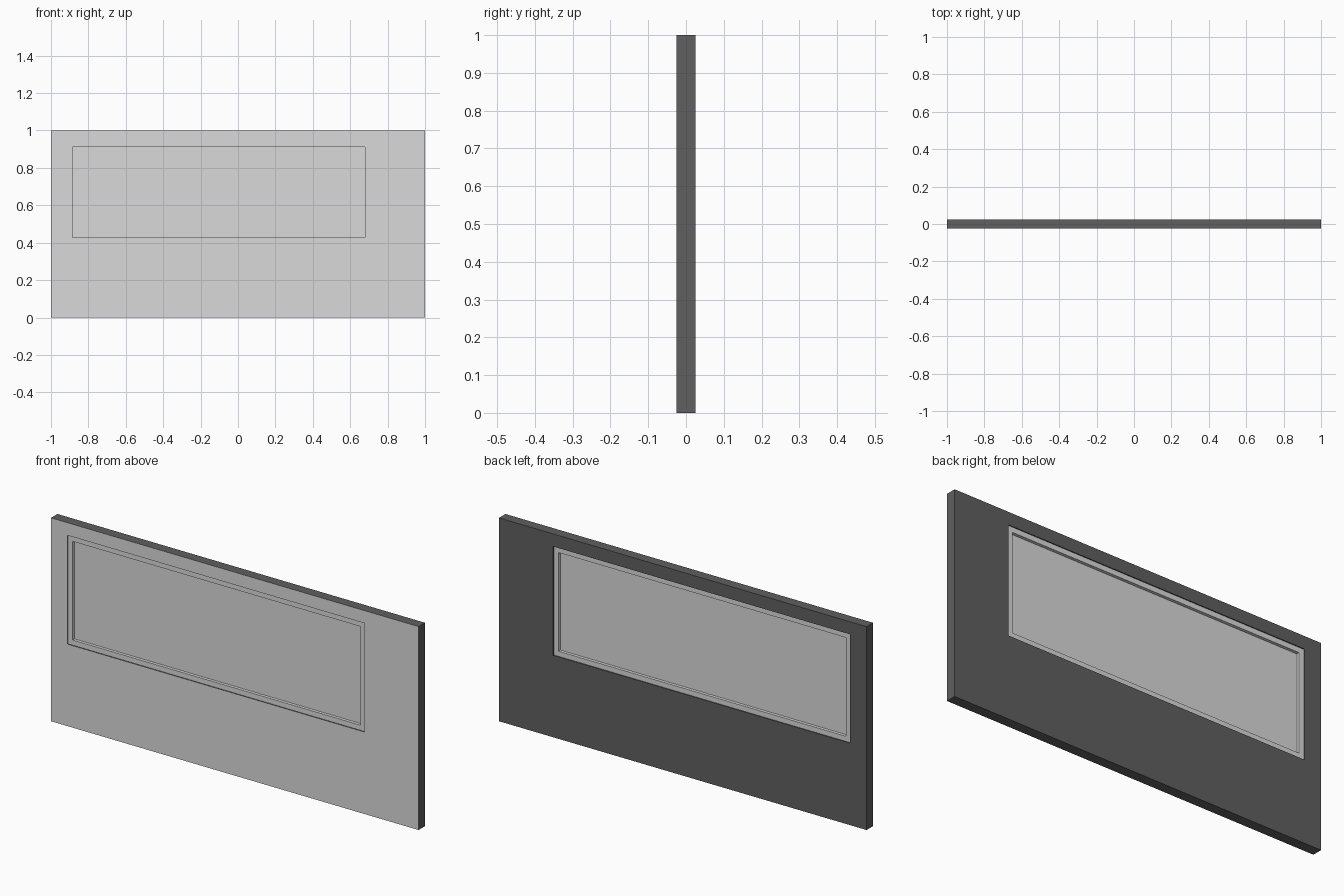
import bpy, bmesh

if "Cube" in bpy.data.objects:
    bpy.data.objects.remove(bpy.data.objects["Cube"])


def make_material(name, value):
    mat = bpy.data.materials.new(name)
    mat.diffuse_color = (value, value, value, 1)
    mat.use_nodes = True
    mat.node_tree.nodes["Principled BSDF"].inputs["Base Color"].default_value = mat.diffuse_color
    return mat


light_grey = make_material("light grey", 0.70)
dark_grey = make_material("dark grey", 0.115)


def add_object(name, bm, materials):
    bmesh.ops.recalc_face_normals(bm, faces=bm.faces)
    mesh = bpy.data.meshes.new(name)
    bm.to_mesh(mesh)
    bm.free()
    for mat in materials:
        mesh.materials.append(mat)
    obj = bpy.data.objects.new(name, mesh)
    bpy.context.collection.objects.link(obj)
    return obj


def rect_ring(name, outer, inner, half_depth, materials):
    """Rectangular slab with a rectangular through opening; rects are x0, x1, z0, z1."""
    bm = bmesh.new()

    def loop(rect, y):
        x0, x1, z0, z1 = rect
        return [bm.verts.new((x, y, z)) for x, z in ((x0, z0), (x1, z0), (x1, z1), (x0, z1))]

    loops = [loop(outer, -half_depth), loop(inner, -half_depth),
             loop(inner, half_depth), loop(outer, half_depth)]
    for k in range(4):
        a, b = loops[k], loops[(k + 1) % 4]
        for i in range(4):
            j = (i + 1) % 4
            bm.faces.new((a[i], a[j], b[j], b[i]))
    return add_object(name, bm, materials)


opening = (-0.91, 0.705, 0.403, 0.938)
border = 0.025
glass = (opening[0] + border, opening[1] - border, opening[2] + border, opening[3] - border)

# Wall: dark slab whose front side is light
wall = rect_ring("wall", (-1, 1, 0, 1), opening, 0.025, [dark_grey, light_grey])
for face in wall.data.polygons:
    face.material_index = 1 if face.normal.y < -0.9 else 0

# Window frame, set slightly back from both wall faces
rect_ring("window_frame", opening, glass, 0.02, [light_grey])

# Window pane in the middle of the frame
bm = bmesh.new()
bmesh.ops.create_cube(bm, size=1)
bmesh.ops.scale(bm, verts=bm.verts, vec=(glass[1] - glass[0], 0.01, glass[3] - glass[2]))
bmesh.ops.translate(bm, verts=bm.verts,
                    vec=((glass[0] + glass[1]) / 2, 0, (glass[2] + glass[3]) / 2))
add_object("window_pane", bm, [light_grey])
